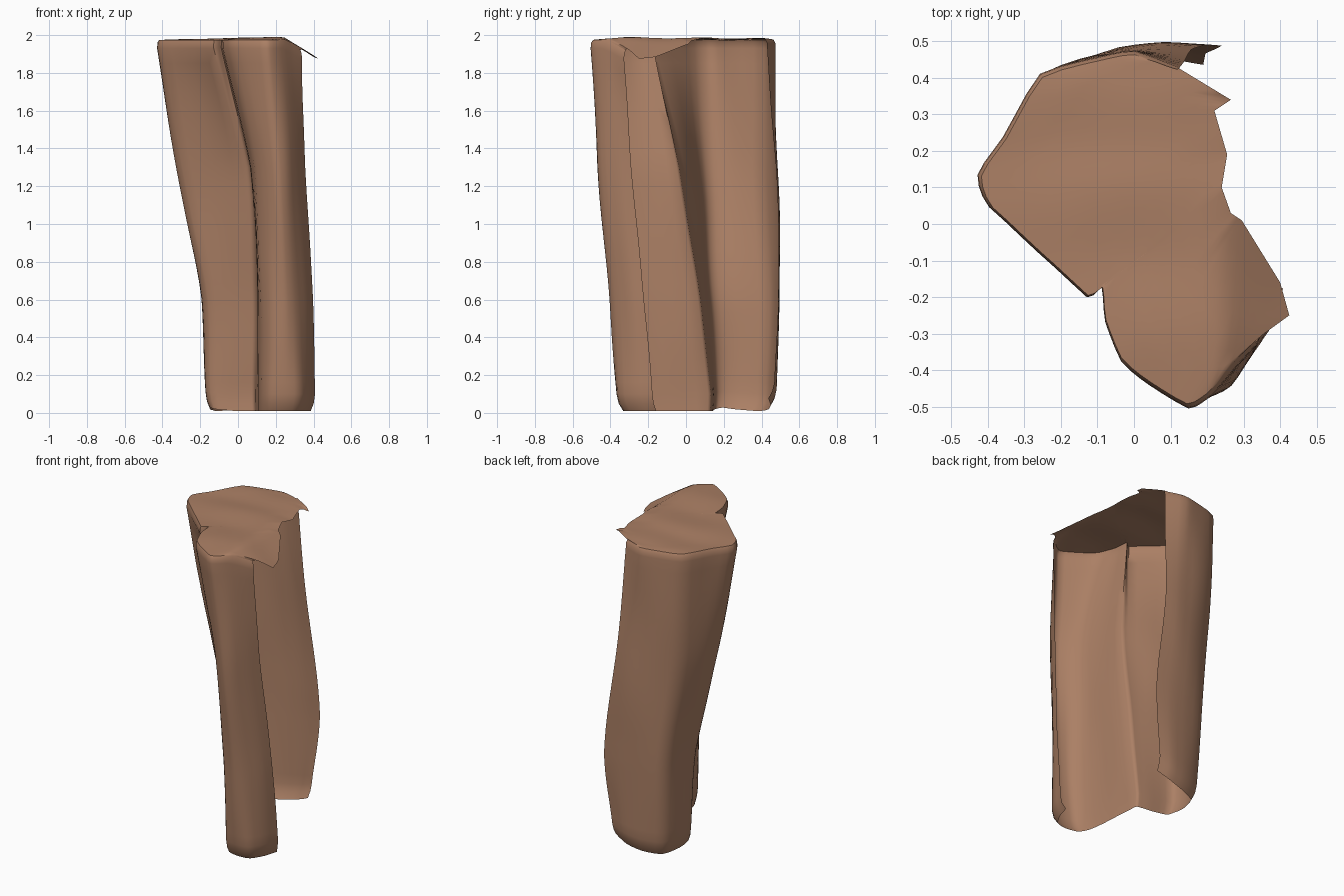
import bpy, bmesh
from mathutils import Vector, noise

if "Cube" in bpy.data.objects:
    bpy.data.objects.remove(bpy.data.objects["Cube"])

# Open wall outlines, from the front-right edge round the left to the back edge
TOP = [(.34, -.33), (.28, -.39), (.21, -.48), (.15, -.51), (.04, -.44), (-.04, -.38),
       (-.08, -.27), (-.09, -.17), (-.13, -.2), (-.26, -.08), (-.40, .05), (-.43, .14),
       (-.36, .24), (-.26, .41), (-.1, .46), (0, .48), (.12, .435)]
UPPER = [(.355, -.285), (.32, -.36), (.26, -.44), (.2, -.47), (.13, -.42), (.085, -.35),
         (.07, -.22), (.06, -.05), (.02, -.03), (-.13, .03), (-.29, .08), (-.32, .14),
         (-.30, .26), (-.24, .40), (-.08, .47), (.05, .485), (.16, .475)]
LOWER = [(.40, -.225), (.37, -.3), (.31, -.375), (.25, -.405), (.17, -.38), (.12, -.31),
         (.10, -.15), (.09, .06), (.055, .08), (-.04, .105), (-.165, .135), (-.195, .18),
         (-.195, .28), (-.15, .43), (0, .49), (.12, .505), (.235, .49)]
FOOT = [(.41, -.18), (.38, -.27), (.32, -.35), (.24, -.365), (.16, -.35), (.12, -.28),
        (.10, -.1), (.09, .11), (.06, .13), (-.03, .145), (-.14, .165), (-.165, .21),
        (-.165, .29), (-.12, .42), (0, .465), (.11, .48), (.20, .465)]
# Ragged free edge of the cap, from the drooping lip to the back hook
FREE = [(.425, -.25), (.40, -.16), (.295, .01), (.265, .03), (.24, .1), (.255, .19),
        (.22, .31), (.265, .34), (.12, .428)]


def catmull(pts, n):
    """Smooth curve through pts with n steps per span."""
    p = [pts[0] * 2 - pts[1]] + pts + [pts[-1] * 2 - pts[-2]]
    out = []
    for i in range(1, len(p) - 2):
        a, b, c, d = p[i - 1:i + 3]
        for k in range(n):
            t = k / n
            s = .5 * (2 * b + (c - a) * t + (2 * a - 5 * b + 4 * c - d) * t * t
                      + (3 * b - a - 3 * c + d) * t ** 3)
            out.append(s.lerp(b.lerp(c, t), .4))
    return out + [pts[-1]]


def resample(pts, n):
    out = []
    for i in range(n):
        f = i / (n - 1) * (len(pts) - 1)
        k = min(int(f), len(pts) - 2)
        out.append(pts[k].lerp(pts[k + 1], f - k))
    return out


def droop(x):
    return .6 * max(0, x - .24)


# Rock wall levels
levels = [(1.93, TOP), (1.3, UPPER), (.6, LOWER), (.1, FOOT)]
curves = [catmull([Vector((x, y, z)) for x, y in s], 3) for z, s in levels]
N = len(curves[0])
columns = []
for i in range(N):
    col = catmull([c[i] for c in curves], 8)
    t = i / (N - 1)
    lift = .07 * max(0, (t - .8) / .2) ** 2 + .02 * max(0, 1 - abs(t - .68) / .12)
    out = []
    for p in col:
        # vertical weathering grooves
        q = Vector((p.x * 5, p.y * 5, p.z * 1.6))
        w = noise.noise_vector(q) * .012
        v = Vector((p.x + w.x, p.y + w.y, p.z))
        v.z -= droop(v.x) * max(0, (v.z - 1.3) / .63)
        v.z += lift * max(0, 1 - v.z / .5)
        out.append(v)
    # rounded rim above, tucked edge below
    mid = Vector((0, .02, 0))
    rims = []
    for s, z in ((.995, 1.96), (.975, 1.975)):
        v = mid + (out[0] - mid) * s
        v.z = z - droop(v.x)
        rims.append(v)
    feet = []
    for s, z in ((.975, .05), (.92, .01)):
        c = Vector((.12, .08, 0))
        v = c + (out[-1] - c) * s
        v.z = z + lift * .95
        feet.append(v)
    columns.append(rims[::-1] + out + feet)

free = resample([Vector((x, y, 1.98 - droop(x))) for x, y in FREE], N)


def make(name, grid, mat):
    bm = bmesh.new()
    vs = [[bm.verts.new(p) for p in row] for row in grid]
    for a, b in zip(vs, vs[1:]):
        for j in range(len(a) - 1):
            bm.faces.new((a[j], a[j + 1], b[j + 1], b[j]))
    me = bpy.data.meshes.new(name)
    bm.to_mesh(me)
    bm.free()
    me.materials.append(mat)
    ob = bpy.data.objects.new(name, me)
    bpy.context.collection.objects.link(ob)
    bpy.ops.object.select_all(action='DESELECT')
    bpy.context.view_layer.objects.active = ob
    ob.select_set(True)
    bpy.ops.object.shade_smooth_by_angle(angle=.9)


rock = bpy.data.materials.new("brown rock")
rock.diffuse_color = (.41, .215, .13, 1)
rock.use_nodes = True
rock.node_tree.nodes["Principled BSDF"].inputs["Base Color"].default_value = rock.diffuse_color

# Cap: strips from the wall rim across to the free edge
cap = []
for col, f in zip(columns, free):
    row = [col[0].lerp(f, k / 8) for k in range(9)]
    for p in row[1:]:
        p.z = 1.98 - droop(p.x) + .014 * noise.noise(Vector((p.x * 2, p.y * 5, 3)))
    cap.append(row)

make("rock_wall", [c[::-1] for c in columns][::-1], rock)
make("rock_cap", cap, rock)
